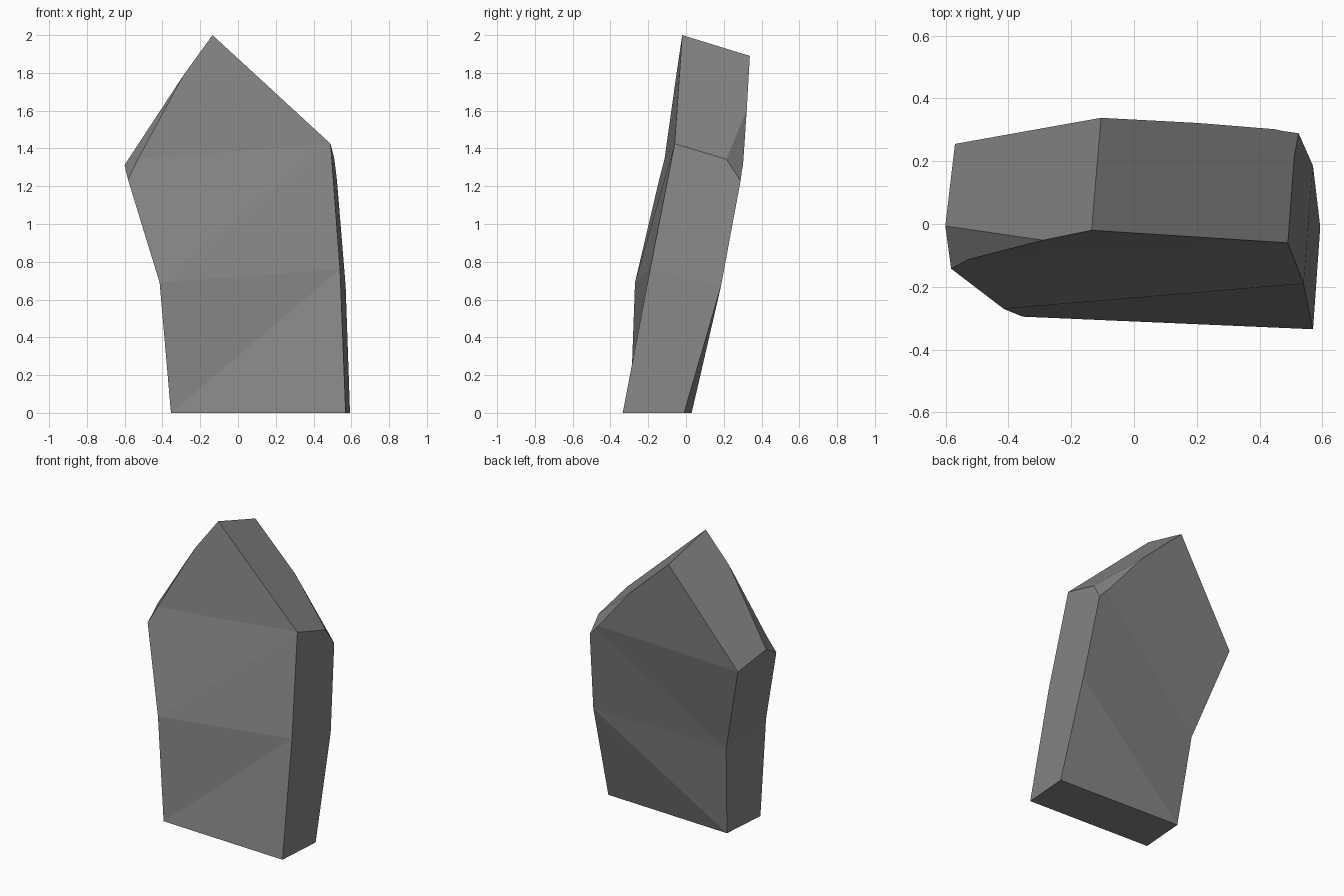
import bpy, bmesh
from mathutils import Vector

if "Cube" in bpy.data.objects:
    bpy.data.objects.remove(bpy.data.objects["Cube"])

# Matching outlines of the slab: bottom left, bottom right, mid right,
# right shoulder, peak, left shoulder, mid left
FRONT = [(-.355, -.295, 0), (.57, -.335, 0), (.54, -.19, .76), (.49, -.06, 1.425),
         (-.135, -.02, 2.0), (-.614, -.118, 1.338), (-.415, -.27, .69)]
BACK = [(-.33, .03, 0), (.593, -.01, 0), (.57, .185, .67), (.517, .305, 1.315),
        (-.105, .338, 1.89), (-.57, .255, 1.25), (-.38, .11, .62)]
# Triangulation shared by the front and back faces
FACETS = [(0, 1, 2), (0, 2, 6), (6, 2, 3), (6, 3, 5), (5, 3, 4)]


def chip(bm, a, b, c):
    """Slice off the corner lying outside the plane through three points."""
    a, b, c = Vector(a), Vector(b), Vector(c)
    n = (b - a).cross(c - a)
    if n.dot(a - Vector((0, 0, 1))) < 0:
        n.negate()
    bmesh.ops.bisect_plane(bm, geom=bm.verts[:] + bm.edges[:] + bm.faces[:], dist=1e-5,
                           plane_co=a, plane_no=n, clear_outer=True)
    bmesh.ops.holes_fill(bm, edges=[e for e in bm.edges if e.is_boundary], sides=0)


bm = bmesh.new()
front = [bm.verts.new(p) for p in FRONT]
back = [bm.verts.new(p) for p in BACK]

# Broad faces
for f in FACETS:
    bm.faces.new([front[i] for i in f])
    bm.faces.new([back[i] for i in reversed(f)])
# Rim joining the two outlines
for i in range(7):
    j = (i + 1) % 7
    bm.faces.new((front[j], front[i], back[i], back[j]))

# Chipped shoulders: back right and front left
chip(bm, (.508, .205, 1.357), (.2, .325, 1.605), (.523, .288, 1.23))
chip(bm, (-.6, -.01, 1.31), (-.288, -.05, 1.79), (-.58, -.14, 1.24))
bmesh.ops.recalc_face_normals(bm, faces=bm.faces[:])

mesh = bpy.data.meshes.new("rock_slab")
bm.to_mesh(mesh)
bm.free()
rock = bpy.data.objects.new("rock_slab", mesh)
bpy.context.collection.objects.link(rock)

# Stone colour
grey = bpy.data.materials.new("stone_grey")
grey.diffuse_color = (.235, .235, .24, 1)
grey.use_nodes = True
grey.node_tree.nodes["Principled BSDF"].inputs["Base Color"].default_value = grey.diffuse_color
mesh.materials.append(grey)
